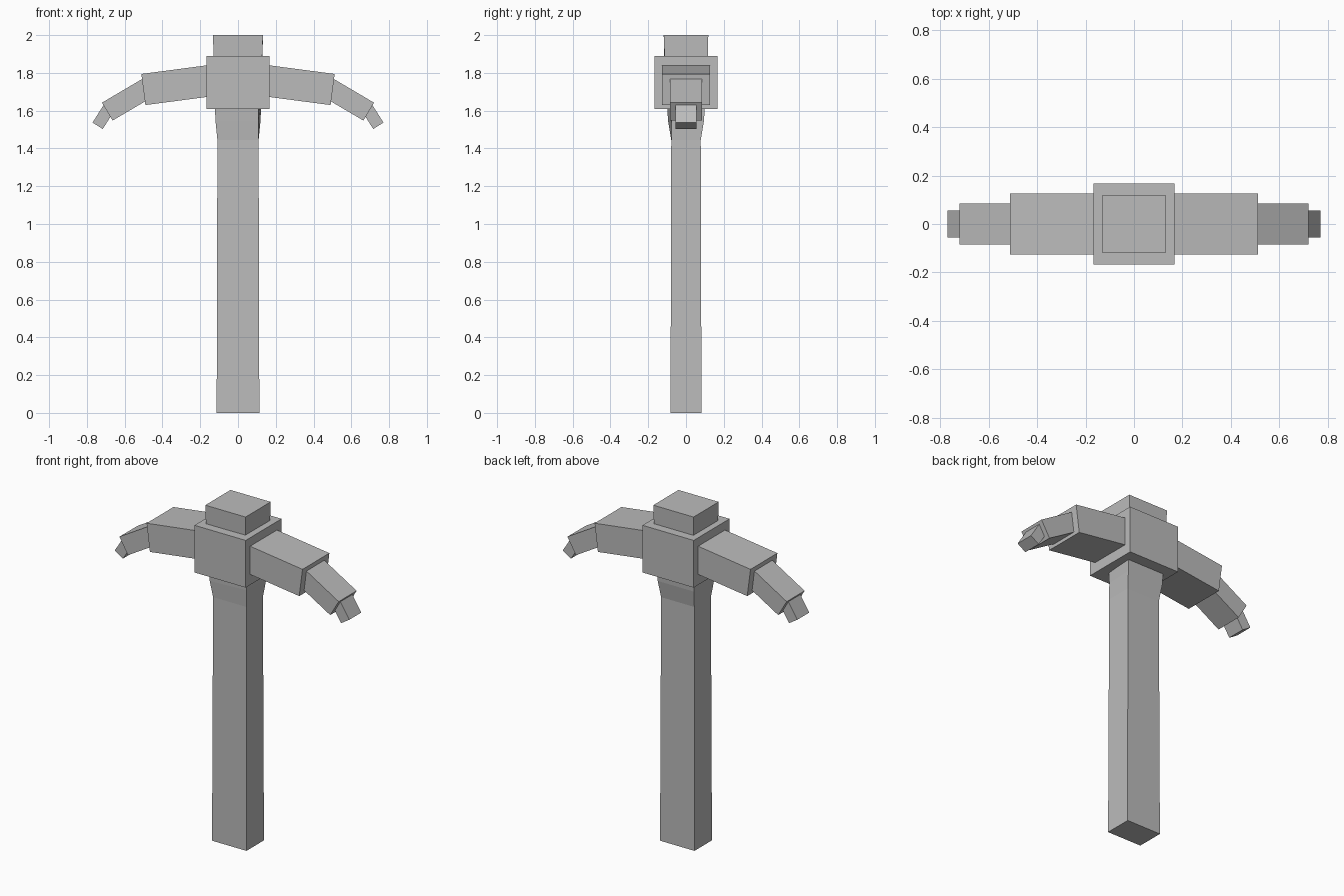
import bpy, bmesh
from math import cos, sin, radians

default = bpy.data.objects.get("Cube")
if default:
    bpy.data.objects.remove(default, do_unlink=True)

# Single plain grey
grey = bpy.data.materials.new("plain grey")
grey.use_nodes = True
colour = (0.5, 0.5, 0.5, 1)
grey.diffuse_color = colour
grey.node_tree.nodes["Principled BSDF"].inputs["Base Color"].default_value = colour


def loft(name, rings):
    """Closed flat-sided solid through a stack of four-cornered rings."""
    bm = bmesh.new()
    loops = [[bm.verts.new(p) for p in ring] for ring in rings]
    for a, b in zip(loops, loops[1:]):
        for i in range(4):
            j = (i + 1) % 4
            bm.faces.new((a[i], a[j], b[j], b[i]))
    bm.faces.new(loops[0][::-1])
    bm.faces.new(loops[-1])
    bmesh.ops.recalc_face_normals(bm, faces=bm.faces)
    mesh = bpy.data.meshes.new(name)
    bm.to_mesh(mesh)
    bm.free()
    mesh.materials.append(grey)
    obj = bpy.data.objects.new(name, mesh)
    bpy.context.collection.objects.link(obj)
    return obj


def ring(z, x, y, corner=None):
    """Level rectangle; corner replaces the front corner on the +x side."""
    return [(-x, -y, z), (*(corner or (x, -y)), z), (x, y, z), (-x, y, z)]


def arm_piece(name, tip, angle, length, thick, width, side):
    """Tilted bar ending at tip = (x, z), running back toward the centre."""
    c, s = cos(radians(angle)), sin(radians(angle))
    rings = []
    for back in (length, 0):
        x, z = tip[0] - back * c, tip[1] + back * s
        rings.append([(side * (x + h * thick / 2 * s), w * width / 2, z + h * thick / 2 * c)
                      for h, w in ((-1, -1), (-1, 1), (1, 1), (1, -1))])
    return loft(name, rings)


# Handle with a flared neck; one front corner stays nearly straight
loft("handle", [
    ring(0, 0.113, 0.082),
    ring(1.445, 0.109, 0.078),
    ring(1.545, 0.119, 0.095, (0.109, -0.077)),
    ring(1.7, 0.126, 0.104, (0.109, -0.08)),
])

# Central block and the handle end standing out of its top
loft("head_block", [ring(1.61, 0.168, 0.168), ring(1.89, 0.168, 0.168)])
loft("handle_top", [
    ring(1.8, 0.128, 0.114, (0.125, -0.11)),
    ring(2, 0.132, 0.118),
])

# Drooping arms in three stepped pieces, mirrored
for side, word in ((1, "left"), (-1, "right")):
    arm_piece(word + "_arm_inner", (0.501, 1.712), 7.5, 0.4, 0.166, 0.252, side)
    arm_piece(word + "_arm_middle", (0.692, 1.595), 30.5, 0.27, 0.11, 0.168, side)
    arm_piece(word + "_arm_tip", (0.743, 1.52), 57.7, 0.115, 0.064, 0.112, side)
